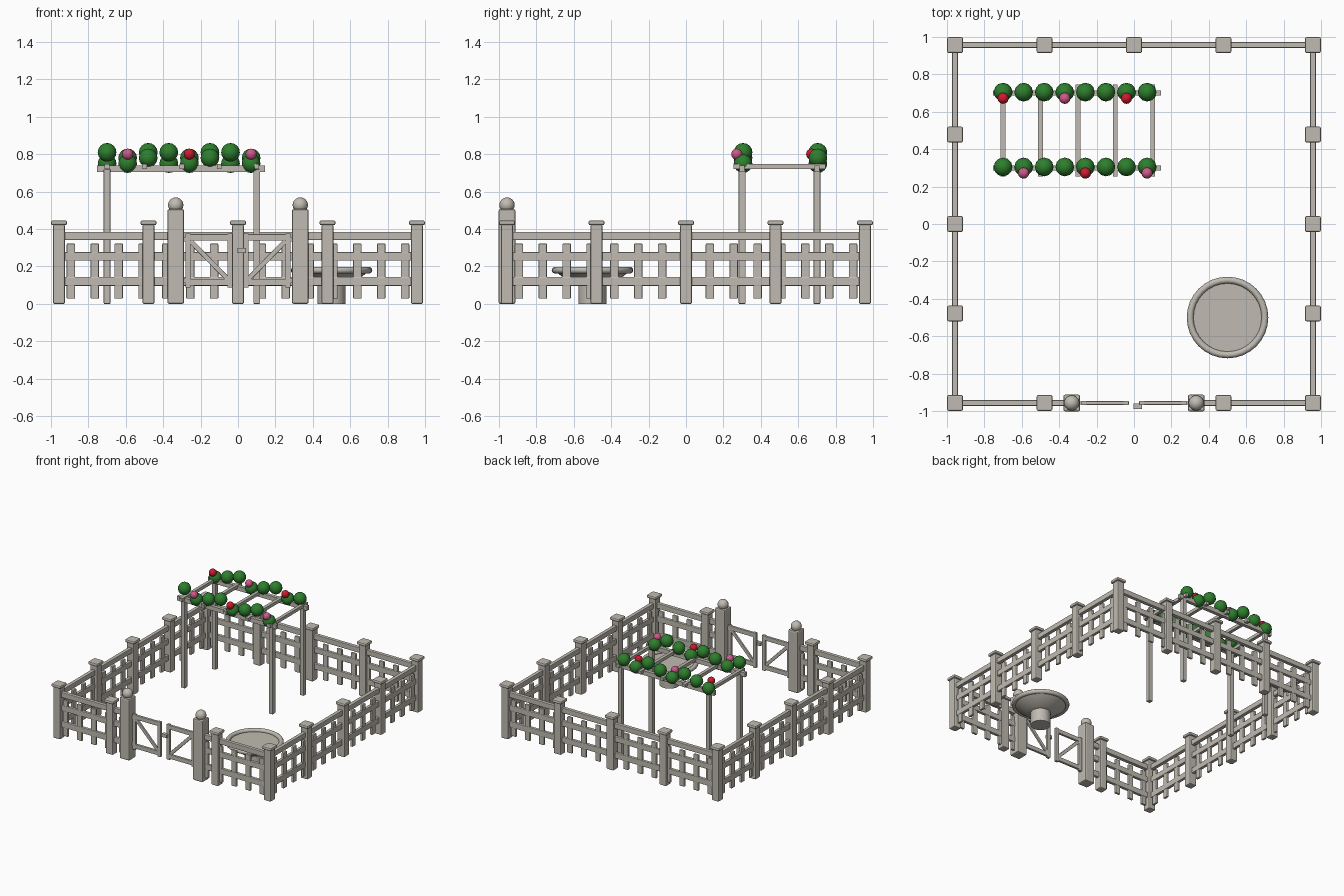
import bpy, math
from mathutils import Vector

if "Cube" in bpy.data.objects:
    bpy.data.objects.remove(bpy.data.objects["Cube"])


def material(name, rgb):
    m = bpy.data.materials.new(name)
    m.diffuse_color = (*rgb, 1)
    m.use_nodes = True
    m.node_tree.nodes["Principled BSDF"].inputs["Base Color"].default_value = m.diffuse_color
    return m


STONE = material("weathered_wood", (0.53, 0.50, 0.445))
GREEN = material("leaf_green", (0.027, 0.21, 0.027))
RED = material("flower_red", (0.62, 0.01, 0.03))
PINK = material("flower_pink", (0.62, 0.10, 0.25))


def finish(name, mat, smooth=False):
    ob = bpy.context.object
    ob.name = name
    ob.data.materials.append(mat)
    if smooth:
        bpy.ops.object.shade_smooth_by_angle(angle=math.radians(40))
    return ob


def box(name, center, size, bevel=0.0, tilt=0.0):
    bpy.ops.mesh.primitive_cube_add(size=1, location=center)
    ob = bpy.context.object
    ob.scale = size
    bpy.ops.object.transform_apply(location=False, rotation=False, scale=True)
    ob.rotation_euler = (0, tilt, 0)
    if bevel:
        mod = ob.modifiers.new("soft_edges", 'BEVEL')
        mod.width = bevel
        mod.segments = 2
    return finish(name, STONE)


def ball(name, center, radius, mat, seg=12, rings=8, smooth=True):
    bpy.ops.mesh.primitive_uv_sphere_add(segments=seg, ring_count=rings,
                                         radius=radius, location=center)
    return finish(name, mat, smooth)


E = 0.957          # fence line
STEP = E / 2       # post spacing
PICKET = 0.1276    # picket spacing


def post(x, y):
    box("fence_post", (x, y, 0.212), (0.064, 0.064, 0.424), 0.008)
    box("post_cap", (x, y, 0.433), (0.085, 0.085, 0.025), 0.009)


def panel(a, b, line, along_x):
    """Rails and pickets from a to b on one fence line."""
    def part(name, c, z, length, depth, h, bevel):
        if along_x:
            box(name, (c, line, z), (length, depth, h), bevel)
        else:
            box(name, (line, c, z), (depth, length, h), bevel)
    for name, z, d, h in (("top_rail", 0.363, 0.03, 0.043),
                          ("middle_rail", 0.254, 0.025, 0.045),
                          ("bottom_rail", 0.12, 0.025, 0.047)):
        part(name, (a + b) / 2, z, b - a, d, h, 0.004)
    for i in range(-7, 8):
        c = i * PICKET
        if a < c < b:
            part("picket", c, 0.175, 0.045, 0.02, 0.295, 0.005)


# Fence posts around the square
for i in range(-2, 3):
    c = i * STEP
    post(c, E)
    if i != 0:
        post(c, -E)
    if abs(i) < 2:
        post(-E, c)
        post(E, c)

# Fence panels, with the gate opening at the front
panel(-E, E, E, True)
panel(-E, E, -E, False)
panel(-E, E, E, False)
panel(-E, -0.333, -E, True)
panel(0.333, E, -E, True)

# Gate posts and leaves
for s in (-1, 1):
    box("gate_post", (s * 0.333, -E, 0.253), (0.09, 0.09, 0.506), 0.01)
    ball("gate_post_ball", (s * 0.333, -E, 0.528), 0.041, STONE, 20, 12)
    for x in (0.268, 0.042):
        box("gate_stile", (s * x, -E, 0.232), (0.028, 0.022, 0.29), 0.003)
    for z in (0.355, 0.115):
        box("gate_rail", (s * 0.155, -E, z), (0.25, 0.02, 0.035), 0.003)
    for z in (0.345, 0.125):
        box("gate_hinge", (s * 0.283, -E, z), (0.02, 0.014, 0.025))
    # brace runs from outer top to inner bottom
    box("gate_brace", (s * 0.155, -E, 0.235),
        (math.hypot(0.20, 0.205), 0.016, 0.026), 0.003,
        -s * math.atan2(0.205, 0.20))
box("gate_latch", (0.02, -0.975, 0.285), (0.046, 0.03, 0.028), 0.003)

# Bird bath: pedestal, flared bowl, rolled rim
bpy.ops.mesh.primitive_cylinder_add(vertices=24, radius=0.075, depth=0.12,
                                    location=(0.5, -0.5, 0.06))
finish("bath_pedestal", STONE, True)
bpy.ops.mesh.primitive_cone_add(vertices=32, radius1=0.11, radius2=0.2,
                                depth=0.07, location=(0.5, -0.5, 0.14))
finish("bath_bowl", STONE, True)
bpy.ops.mesh.primitive_torus_add(major_radius=0.2, minor_radius=0.018,
                                 major_segments=32, minor_segments=10,
                                 location=(0.5, -0.5, 0.18))
finish("bath_rim", STONE, True)

# Pergola frame
for y in (0.3, 0.7):
    for x in (-0.7, 0.1):
        box("pergola_post", (x, y, 0.36), (0.036, 0.036, 0.72), 0.004)
    box("pergola_beam", (-0.305, y, 0.723), (0.9, 0.028, 0.036))
for i in range(5):
    box("pergola_crossbar", (-0.7 + 0.2 * i, 0.5, 0.734), (0.026, 0.49, 0.026))

# Climbing foliage, with a flower on each low clump
for y, shift, colours in ((0.3, 2, (PINK, RED)), (0.7, 0, (RED, PINK))):
    n = 0
    for i in range(8):
        x = -0.7 + 0.11 * i
        k = (i + shift) % 3
        ball("foliage", (x, y + 0.005, 0.75 + 0.03 * k), 0.05, GREEN)
        if k == 0:
            ball("flower", (x, y - 0.028, 0.8), 0.03, colours[n % 2])
            n += 1
